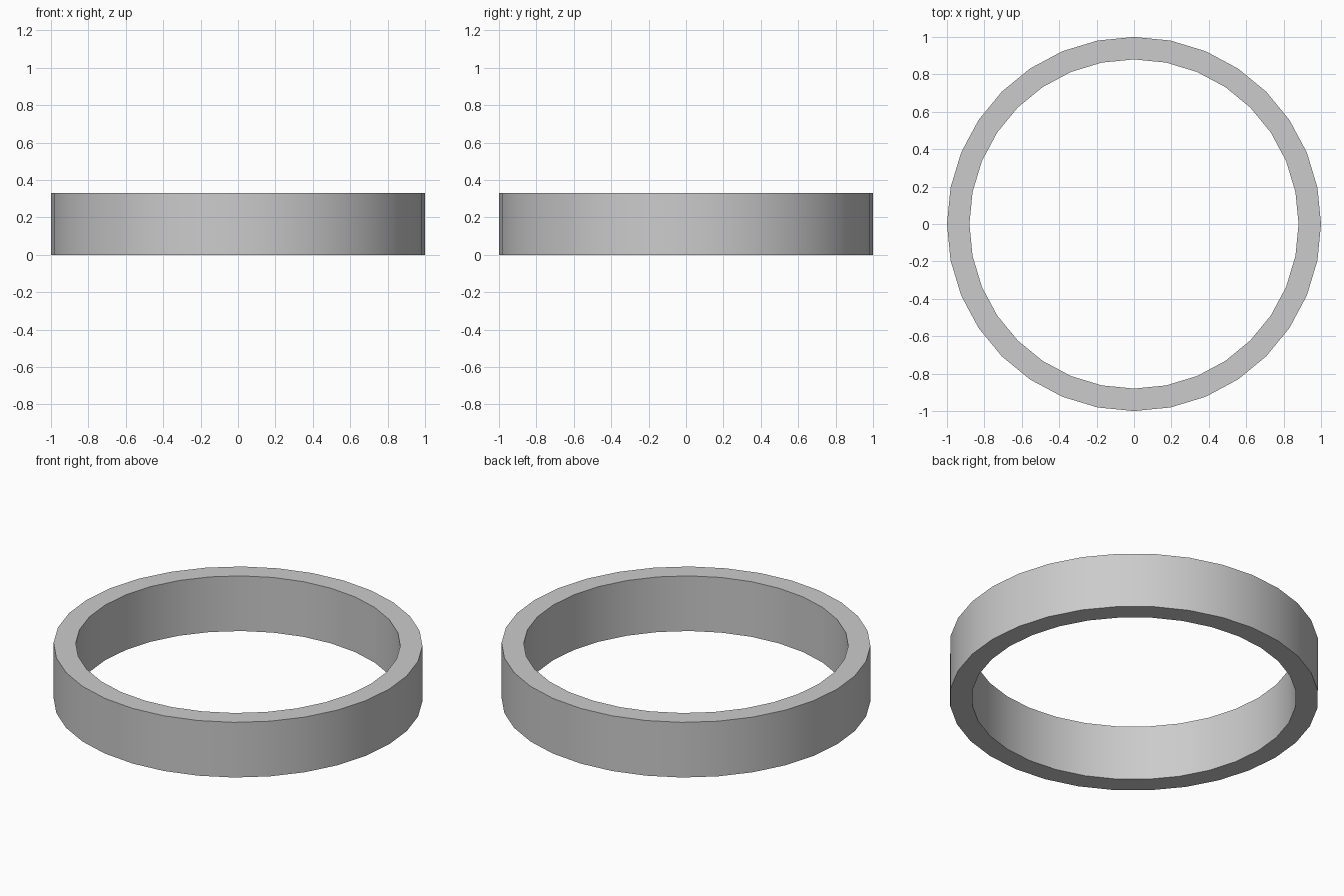
import bpy, bmesh
from math import cos, sin, tau

if "Cube" in bpy.data.objects:
    bpy.data.objects.remove(bpy.data.objects["Cube"])

SIDES = 32
OUTER, INNER, HEIGHT = 1.0, 0.88, 0.33

# Rectangular band profile (radius, height) swept around z
profile = [(OUTER, 0), (OUTER, HEIGHT), (INNER, HEIGHT), (INNER, 0)]

bm = bmesh.new()
rings = [[bm.verts.new((r * cos(tau * i / SIDES), r * sin(tau * i / SIDES), z))
          for r, z in profile] for i in range(SIDES)]
for i in range(SIDES):
    a, b = rings[i], rings[(i + 1) % SIDES]
    for j in range(4):
        k = (j + 1) % 4
        bm.faces.new((a[j], b[j], b[k], a[k]))
bmesh.ops.recalc_face_normals(bm, faces=bm.faces)

mesh = bpy.data.meshes.new("ring_band")
bm.to_mesh(mesh)
bm.free()
band = bpy.data.objects.new("ring_band", mesh)
bpy.context.collection.objects.link(band)

# Smooth round walls, crisp rims
bpy.context.view_layer.objects.active = band
band.select_set(True)
bpy.ops.object.shade_smooth_by_angle()
